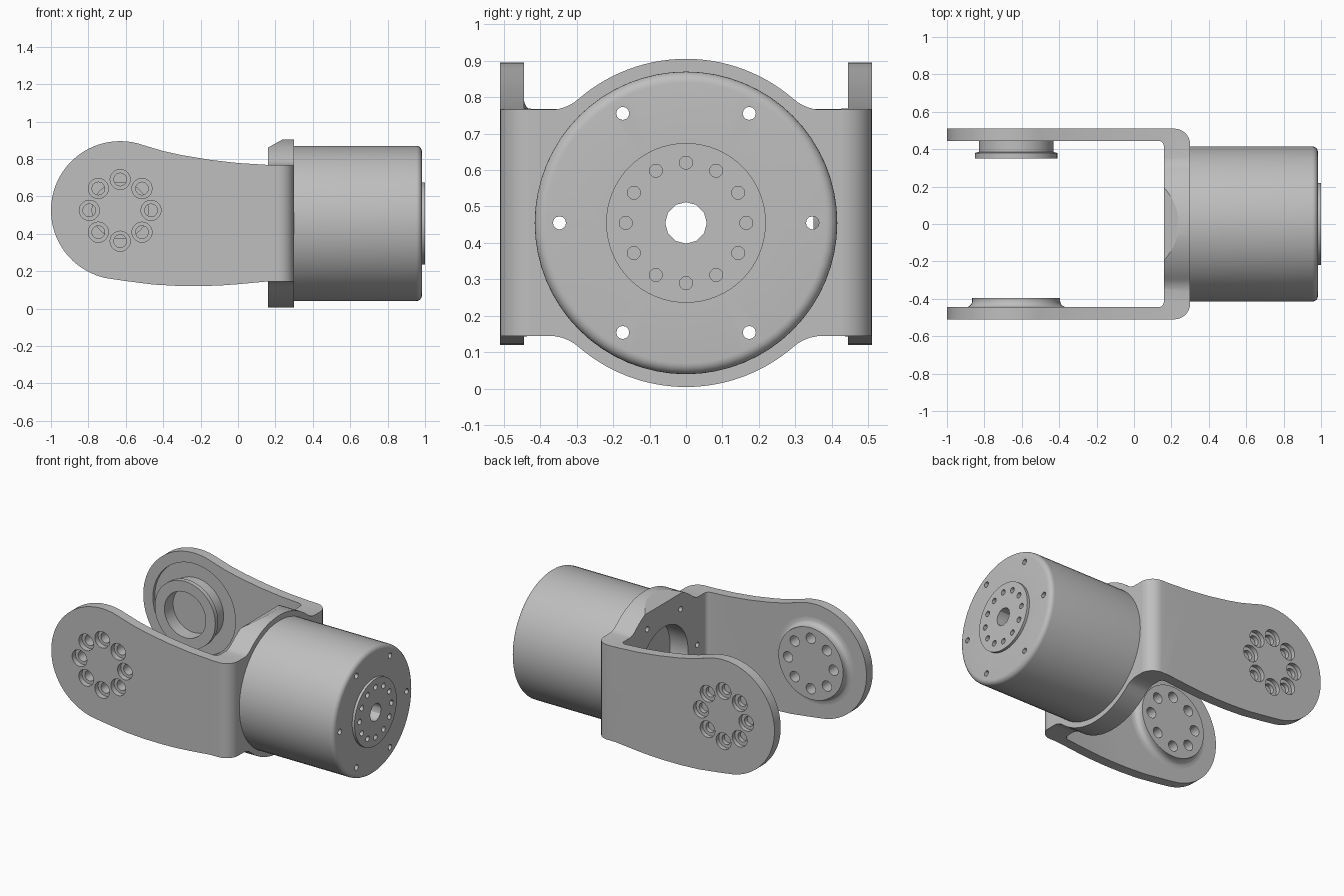
import bpy, bmesh
from math import sin, cos, pi, radians, hypot, atan2
from mathutils import Vector

if "Cube" in bpy.data.objects:
    bpy.data.objects.remove(bpy.data.objects["Cube"])

grey = bpy.data.materials.new("light grey")
grey.diffuse_color = (0.52, 0.52, 0.52, 1)
grey.use_nodes = True
grey.node_tree.nodes["Principled BSDF"].inputs["Base Color"].default_value = grey.diffuse_color


def place(axis, a, b, h):
    """Put a 2D point (a, b) at height h along the given axis."""
    return Vector({'X': (h, a, b), 'Y': (a, h, b), 'Z': (a, b, h)}[axis])


def finish(name, bm):
    bmesh.ops.recalc_face_normals(bm, faces=bm.faces)
    mesh = bpy.data.meshes.new(name)
    bm.to_mesh(mesh)
    bm.free()
    mesh.materials.append(grey)
    ob = bpy.data.objects.new(name, mesh)
    bpy.context.collection.objects.link(ob)
    return ob


def prism(name, pts, axis, lo, hi):
    bm = bmesh.new()
    low, high = ([bm.verts.new(place(axis, a, b, h)) for a, b in pts] for h in (lo, hi))
    bm.faces.new(low)
    bm.faces.new(high)
    for i in range(len(pts)):
        j = (i + 1) % len(pts)
        bm.faces.new((low[i], low[j], high[j], high[i]))
    return finish(name, bm)


def lathe(name, profile, axis, centers, n=48):
    """Turn a (height, radius) profile round an axis at each centre."""
    bm = bmesh.new()
    for ca, cb in centers:
        rings = [[bm.verts.new(place(axis, ca + r * cos(2 * pi * k / n), cb + r * sin(2 * pi * k / n), h))
                  for k in range(n)] for h, r in profile]
        for p, q in zip(rings, rings[1:]):
            for k in range(n):
                m = (k + 1) % n
                bm.faces.new((p[k], p[m], q[m], q[k]))
        bm.faces.new(rings[0])
        bm.faces.new(rings[-1])
    return finish(name, bm)


def boolean(ob, tool, op='DIFFERENCE', keep=False):
    mod = ob.modifiers.new(op, 'BOOLEAN')
    mod.operation, mod.object, mod.solver = op, tool, 'EXACT'
    bpy.context.view_layer.objects.active = ob
    bpy.ops.object.modifier_apply(modifier=mod.name)
    if not keep:
        bpy.data.objects.remove(tool)


def arc(cx, cy, r, a0, a1, n):
    return [(cx + r * cos(radians(a0 + (a1 - a0) * i / n)),
             cy + r * sin(radians(a0 + (a1 - a0) * i / n))) for i in range(n + 1)]


def circle_of(c, r, n, start=0):
    return [(c[0] + r * cos(2 * pi * i / n + start), c[1] + r * sin(2 * pi * i / n + start)) for i in range(n)]


AXLE = (-0.63, 0.525)    # fork pivot in x, z
SHAFT = (0.0, 0.455)     # motor shaft in y, z

# Fork: U-shaped strip trimmed to the side outline of the arms
outer = [(-1.1, 0.51)] + arc(0.215, 0.425, 0.085, 90, 0, 8)
inner = [(-1.1, 0.445)] + arc(0.13, 0.415, 0.03, 90, 0, 5)
half = lambda pts: [(x, -y) for x, y in reversed(pts)]
fork = prism("fork_bracket", outer + half(outer) + list(reversed(inner + half(inner))), 'Z', -0.2, 1.2)
side = arc(*AXLE, 0.37, 70, 260, 40)
side += [(-0.6, 0.147), (-0.45, 0.128), (-0.32, 0.121), (-0.2, 0.12), (-0.1, 0.123), (0, 0.13),
         (0.16, 0.145), (0.35, 0.145), (0.35, 0.765), (0.16, 0.768), (0, 0.778), (-0.15, 0.795),
         (-0.3, 0.82), (-0.4, 0.842)]
boolean(fork, prism("trim", side, 'Y', -0.7, 0.7), 'INTERSECT')

# Round flange with filleted shoulders and a sloping cut on its upper inner edge
R, F, H = 0.45, 0.12, 0.31
fy = ((R + F) ** 2 - (H + F) ** 2) ** 0.5
t = atan2(H + F, fy) * 180 / pi
quarter = arc(0, 0, R, 90, t, 14) + arc(fy, H + F, F, t + 180, 270, 6) + [(0.43, H)]
right = quarter + [(y, -z) for y, z in reversed(quarter)]
ring = right + [(-y, z) for y, z in reversed(right)][1:-1]
flange = prism("flange", [(y, z + SHAFT[1]) for y, z in ring], 'X', 0.16, 0.3)
boolean(flange, prism("wedge", [(0.14, 0.849), (0.26, 0.916), (0.14, 1.0)], 'Y', -0.6, 0.6))
boolean(fork, flange, 'UNION')

# Motor recess in the base and bearing recess in the back arm
boolean(fork, lathe("bore", [(0.1, 0.25), (0.4, 0.25)], 'X', [SHAFT]))
boolean(fork, lathe("bearing_seat", [(0.4, 0.3), (0.465, 0.3)], 'Y', [AXLE]))

# Motor can with rounded rim and output disc
rim = [(x, r) for x, r in arc(0.953, 0.385, 0.03, 90, 0, 6)]
motor = lathe("motor_can", [(0.29, 0.415)] + rim + [(0.983, 0.219), (1.0, 0.219)], 'X', [SHAFT], 64)

# Raised pad inside the front arm, flanged hub inside the back arm
pad_flare = [(-0.46, 0.28), (-0.445, 0.28)] + arc(-0.41, 0.27, 0.035, 180, 270, 5)[1:] + [(-0.395, 0.235)]
pad = lathe("front_arm_pad", pad_flare, 'Y', [AXLE])
hub = lathe("back_arm_hub", [(0.47, 0.2), (0.385, 0.2), (0.38, 0.22), (0.35, 0.22), (0.35, 0.15), (0.44, 0.15)],
            'Y', [AXLE])

# Counterbored bolt holes in both arms
bolts = circle_of(AXLE, 0.165, 8)
cut = lathe("front_bolts", [(-0.6, 0.054), (-0.475, 0.054), (-0.475, 0.034), (-0.3, 0.034)], 'Y', bolts, 20)
boolean(pad, cut, keep=True)
boolean(fork, cut)
cut = lathe("back_bolts", [(0.6, 0.054), (0.482, 0.054), (0.482, 0.032), (0.455, 0.032)], 'Y', bolts, 20)
boolean(hub, cut, keep=True)
boolean(fork, cut)

# Shaft hole, screw holes right through, and shallow holes in the output disc
boolean(motor, lathe("shaft_hole", [(0.1, 0.057), (1.1, 0.057)], 'X', [SHAFT], 12))
cut = lathe("screws", [(0.1, 0.018), (1.1, 0.018)], 'X', circle_of(SHAFT, 0.347, 6), 12)
boolean(motor, cut, keep=True)
boolean(fork, cut)
boolean(motor, lathe("disc_holes", [(0.95, 0.018), (1.1, 0.018)], 'X', circle_of(SHAFT, 0.165, 12), 12))

# Smooth shading with sharp edges kept
for ob in (fork, motor, pad, hub):
    bpy.ops.object.select_all(action='DESELECT')
    ob.select_set(True)
    bpy.context.view_layer.objects.active = ob
    bpy.ops.object.shade_smooth_by_angle(angle=radians(30))
